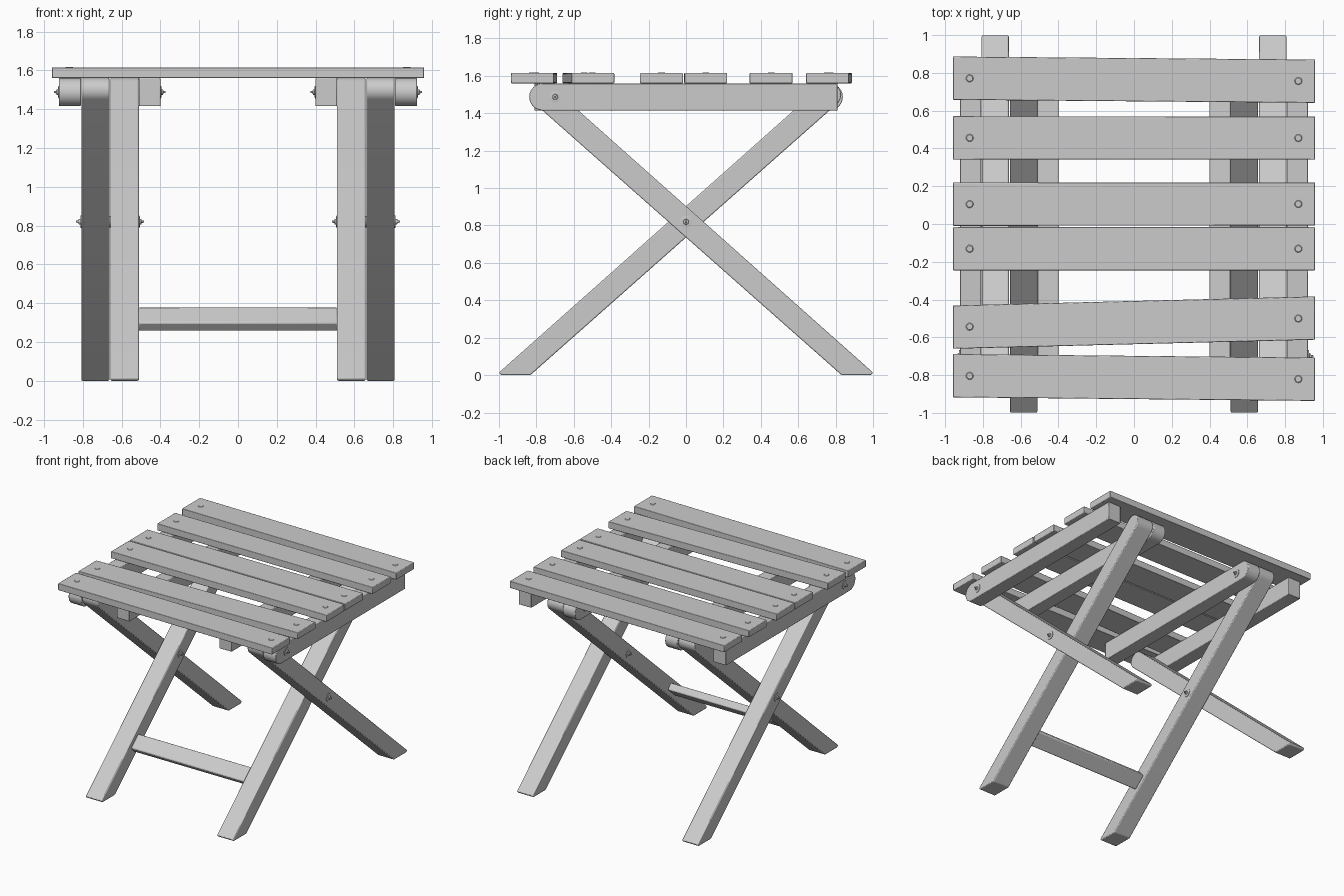
import bpy, bmesh
from math import sin, cos, pi, atan2

if "Cube" in bpy.data.objects:
    bpy.data.objects.remove(bpy.data.objects["Cube"])

TOP, UNDER = 1.615, 1.56


def add_mesh(name, bm, bevel=0.0):
    bmesh.ops.recalc_face_normals(bm, faces=bm.faces)
    me = bpy.data.meshes.new(name)
    bm.to_mesh(me)
    bm.free()
    ob = bpy.data.objects.new(name, me)
    bpy.context.collection.objects.link(ob)
    bpy.context.view_layer.objects.active = ob
    ob.select_set(True)
    bpy.ops.object.shade_smooth_by_angle(angle=0.6)
    ob.select_set(False)
    if bevel:
        m = ob.modifiers.new("soft_edges", 'BEVEL')
        m.width, m.segments, m.limit_method = bevel, 2, 'ANGLE'
        m.angle_limit = 0.7
    return ob


def extrude_x(name, pts, x0, x1, bevel=0.006):
    """Extrude a (y, z) outline from x0 to x1."""
    bm = bmesh.new()
    f = bm.faces.new([bm.verts.new((x0, y, z)) for y, z in pts])
    r = bmesh.ops.extrude_face_region(bm, geom=[f])
    for v in r['geom']:
        if isinstance(v, bmesh.types.BMVert):
            v.co.x = x1
    return add_mesh(name, bm, bevel)


def lathe_x(name, profile, x, y, z, direction, n=16):
    """Stack of (offset, radius) rings along x."""
    bm = bmesh.new()
    rings = [[bm.verts.new((x + direction * o, y + r * cos(2 * pi * i / n),
                            z + r * sin(2 * pi * i / n))) for i in range(n)]
             for o, r in profile]
    for a, b in zip(rings, rings[1:]):
        for i in range(n):
            bm.faces.new((a[i], a[(i + 1) % n], b[(i + 1) % n], b[i]))
    bm.faces.new(rings[0])
    bm.faces.new(rings[-1])
    return add_mesh(name, bm)


def arc(cy, cz, r, a0, a1, n=12):
    return [(cy + r * cos(a0 + (a1 - a0) * i / n), cz + r * sin(a0 + (a1 - a0) * i / n))
            for i in range(n + 1)]


# Leg outline: foot at -y, rounded top at +y
ang = atan2(0.89, 1.0)
leg = [(-0.832, 0), *arc(0.765, 1.498, 0.064, ang - pi / 2, ang + pi / 2), (-1.0, 0.014), (-0.988, 0)]
# Rail outline: square at -y, rounded at +y
rail = [(-0.81, 1.415), *arc(0.766, 1.4875, 0.0725, -pi / 2, pi / 2), (-0.81, UNDER)]


def flip(pts):
    return [(-y, z) for y, z in pts]


bolt = [(-0.005, 0.032), (0.004, 0.032), (0.006, 0.015), (0.014, 0.013), (0.015, 0.006), (0.027, 0.005)]

for s, side in ((-1, "left"), (1, "right")):
    # crossed legs and seat rails
    extrude_x(f"inner_leg_{side}", leg, s * 0.511, s * 0.657)
    extrude_x(f"outer_leg_{side}", flip(leg), s * 0.663, s * 0.807)
    extrude_x(f"inner_rail_{side}", rail, s * 0.40, s * 0.51, 0.004)
    extrude_x(f"outer_rail_{side}", flip(rail), s * 0.81, s * 0.922, 0.004)
    # pivot and rail bolts
    lathe_x(f"pivot_bolt_outer_{side}", bolt, s * 0.807, 0, 0.82, s)
    lathe_x(f"pivot_bolt_inner_{side}", bolt, s * 0.511, 0, 0.82, -s)
    lathe_x(f"rail_bolt_outer_{side}", bolt, s * 0.922, -0.70, 1.4875, s)
    lathe_x(f"rail_bolt_inner_{side}", bolt, s * 0.40, 0.70, 1.4875, -s)
    lathe_x(f"pivot_spacer_{side}", [(-0.006, 0.03), (0.006, 0.03)], s * 0.66, 0, 0.82, s)

# Stretcher between the inner legs, tilted with them
cy, cz = -0.564, 0.318
stretch = []
for a, t in ((-1, -1), (1, -1), (1, 1), (-1, 1)):
    u, v = a * 0.062, t * 0.029
    stretch.append((cy + u * cos(ang) - v * sin(ang), cz + u * sin(ang) + v * cos(ang)))
extrude_x("stretcher", stretch, -0.515, 0.515, 0.009)

# Seat slats: centre y at the left end and at the right end
slats = [(0.772, 0.756), (0.456, 0.455), (0.105, 0.106),
         (-0.131, -0.131), (-0.546, -0.498), (-0.803, -0.822)]
for k, (yl, yr) in enumerate(slats):
    bm = bmesh.new()
    bmesh.ops.create_cube(bm, size=1.0)
    for v in bm.verts:
        c = yl if v.co.x < 0 else yr
        v.co = (v.co.x * 1.918, c + v.co.y * 0.229, TOP if v.co.z > 0 else UNDER)
    add_mesh(f"slat_{k + 1}", bm, 0.004)
    # screw heads
    for s in (-1, 1):
        bm = bmesh.new()
        bmesh.ops.create_cone(bm, cap_ends=True, segments=16, radius1=0.024, radius2=0.016, depth=0.006)
        y = (yl + yr) / 2 + s * (yr - yl) * 0.45
        bmesh.ops.translate(bm, verts=bm.verts, vec=(s * 0.87, y, TOP))
        add_mesh(f"slat_screw_{k + 1}_{'left' if s < 0 else 'right'}", bm)
